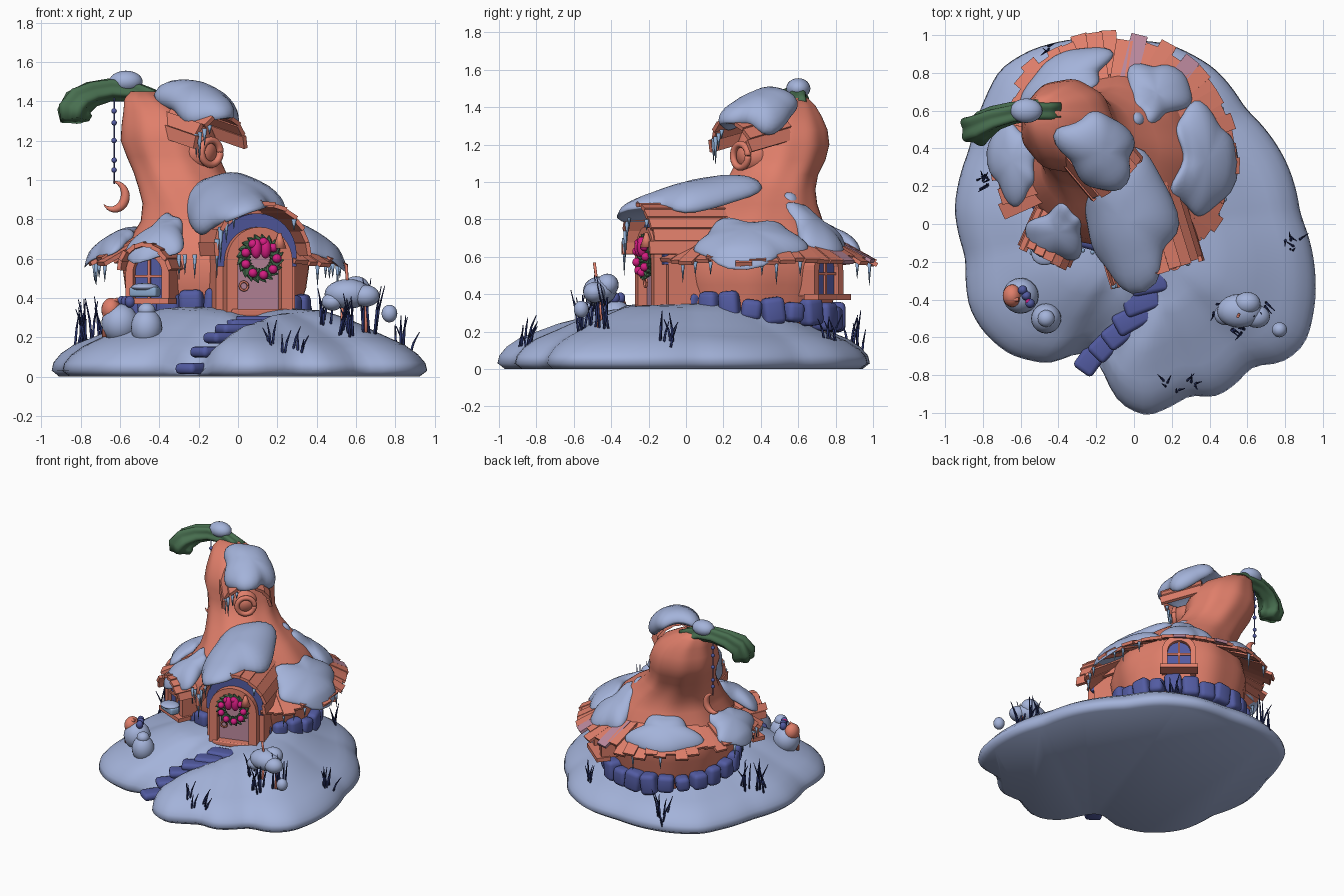
import bpy, bmesh, math, random
from math import sin, cos, pi, radians
from mathutils import Matrix, Vector

if "Cube" in bpy.data.objects:
    bpy.data.objects.remove(bpy.data.objects["Cube"])
random.seed(4)

def material(name, r, g, b):
    m = bpy.data.materials.new(name)
    m.diffuse_color = (r, g, b, 1)
    m.use_nodes = True
    m.node_tree.nodes["Principled BSDF"].inputs["Base Color"].default_value = m.diffuse_color
    return m
SNOW = material("snow", .37, .45, .70)
ICE = material("ice_blue", .26, .40, .62)
ORANGE = material("pumpkin_orange", .74, .21, .145)
STONE = material("stone_blue", .085, .105, .36)
NAVY = material("twig_navy", .02, .03, .13)
GREEN = material("stem_green", .065, .16, .08)
BERRY = material("berry_magenta", .66, .012, .22)
MAUVE = material("door_mauve", .50, .25, .34)

# ---- helpers
def finish(name, bm, mat, smooth=True, bevel=0):
    bmesh.ops.recalc_face_normals(bm, faces=bm.faces[:])
    me = bpy.data.meshes.new(name)
    bm.to_mesh(me); bm.free()
    me.materials.append(mat)
    ob = bpy.data.objects.new(name, me)
    bpy.context.collection.objects.link(ob)
    if bevel:
        mod = ob.modifiers.new("round", 'BEVEL')
        mod.width, mod.segments = bevel, 3
    for p in me.polygons:
        p.use_smooth = smooth
    return ob

def lerp(x, table):
    for (a, p), (b, q) in zip(table, table[1:]):
        if x <= b:
            return p + (q - p) * max(0, (x - a) / (b - a))
    return table[-1][1]

def facing(x, y, z, deg):  # local axes: sideways, up, outward
    a = radians(deg)
    t, u, n = (-sin(a), cos(a), 0), (0, 0, 1), (cos(a), sin(a), 0)
    return Matrix.Translation((x, y, z)) @ Matrix((t, u, n)).transposed().to_4x4()

def box(bm, M, sx, sy, sz):
    bmesh.ops.create_cube(bm, size=1, matrix=M @ Matrix.Diagonal((sx, sy, sz, 1)))

def ball(bm, p, r):
    r = r if isinstance(r, tuple) else (r, r, r)
    bmesh.ops.create_uvsphere(bm, u_segments=20, v_segments=12, radius=1,
                              matrix=Matrix.Translation(p) @ Matrix.Diagonal((*r, 1)))

def spike(bm, p, q, r1, r2=.001, n=7):
    p, q = Vector(p), Vector(q)
    d = q - p
    M = Matrix.Translation((p + q) / 2) @ d.to_track_quat('Z', 'Y').to_matrix().to_4x4()
    bmesh.ops.create_cone(bm, cap_ends=True, segments=n, radius1=r1, radius2=r2, depth=d.length, matrix=M)

def loft(bm, rings):
    vs = [[bm.verts.new(p) for p in ring] for ring in rings]
    n = len(vs[0])
    for A, B in zip(vs, vs[1:]):
        for i in range(n):
            bm.faces.new((A[i], A[(i + 1) % n], B[(i + 1) % n], B[i]))
    bm.faces.new(vs[0]); bm.faces.new(vs[-1])

def tube(bm, pts, radii, n=16, lobes=0):
    pts, rings = [Vector(p) for p in pts], []
    for i, p in enumerate(pts):
        d = (pts[min(i + 1, len(pts) - 1)] - pts[max(i - 1, 0)]).normalized()
        s = d.cross(Vector((0, 1, .1))).normalized()
        w = d.cross(s)
        rings.append([p + radii[i] * (1 + lobes * cos(10 * pi * k / n)) * (s * cos(2 * pi * k / n) + w * sin(2 * pi * k / n)) for k in range(n)])
    loft(bm, rings)

def prism(name, pts, w0, w1, M, mat):
    bm = bmesh.new()
    loft(bm, [[M @ Vector((u, v, w)) for u, v in pts] for w in (w0, w1)])
    return finish(name, bm, mat, False)

def arch(width, z0, z1, n=16):
    h = width / 2
    return [(h, z0)] + [(h * cos(pi * k / n), z1 - h + h * sin(pi * k / n)) for k in range(n + 1)] + [(-h, z0)]

def arch_frame(name, width, z0, z1, t, w0, w1, M, mat):
    prism(name, arch(width, z0, z1) + arch(width - 2 * t, z0, z1 - t)[::-1], w0, w1, M, mat)

def barrel(name, M, r, w0, w1, count, a0, a1):  # arched plank roof
    bm, step = bmesh.new(), radians(a1 - a0) / count
    for k in range(count):
        a, j = radians(a0) + (k + .5) * step, random.uniform(-.02, .02)
        T = M @ Matrix.Translation((r * cos(a), r * sin(a), (w0 + w1) / 2 + j)) @ Matrix.Rotation(a + .12, 4, 'Z')
        box(bm, T, .022, r * step * 1.02, w1 - w0)
    finish(name, bm, ORANGE, False)

def drape(name, f):  # soft snow patch: a unit sphere bent over a surface
    bm = bmesh.new()
    bmesh.ops.create_uvsphere(bm, u_segments=40, v_segments=20, radius=1)
    for v in bm.verts:
        x, y, z = v.co
        a = math.atan2(y, x)
        k = 1 + .11 * sin(3 * a + len(name)) + .09 * sin(5 * a)
        v.co = f(k * math.copysign(abs(x) ** .85, x), k * math.copysign(abs(y) ** .85, y), z if z > 0 else z * .3)
    finish(name, bm, SNOW)

# ---- snowy ground with a trench for the path
edge = [(-.95, .08), (-.89, -.18), (-.87, -.45), (-.79, -.58), (-.66, -.69), (-.44, -.74), (-.31, -.68), (-.21, -.70),
        (-.14, -.82), (-.1, -.93), (.06, -1.02), (.19, -.97), (.30, -.9), (.43, -.92), (.56, -.83), (.62, -.75), (.80, -.73),
        (.91, -.63), (.96, -.4), (.95, -.18), (.88, .05), (.81, .32), (.59, .61), (.43, .82), (.19, .95), (-.07, .97),
        (-.31, .98), (-.55, .92), (-.71, .82), (-.79, .66), (-.87, .40)]
polar = sorted((math.atan2(y, x), math.hypot(x, y)) for x, y in edge)
polar = [(polar[-1][0] - 2 * pi, polar[-1][1])] + polar + [(polar[0][0] + 2 * pi, polar[0][1])]
def edge_r(a):
    return sum(lerp((a + d + pi) % (2 * pi) - pi, polar) for d in (-.04, 0, .04)) / 3
slope = [(0, .36), (.3, .35), (.45, .33), (.6, .275), (.75, .21), (.88, .16), (.95, .115), (.99, .07), (1, .03)]
steps = [(.08, -.31, .28), (.04, -.41, .24), (-.01, -.50, .20), (-.07, -.57, .15), (-.14, -.63, .10), (-.22, -.70, .04)]
def ground_z(x, y):
    t = math.hypot(x, y) / edge_r(math.atan2(y, x))
    d = min(math.hypot(x - p[0], y - p[1]) for p in steps)
    z = lerp(t, slope) * (1 + .05 * sin(6 * x + 1) * sin(5 * y))
    return max(.02, z - .07 * math.exp(-(d / .09) ** 2))
bm, N, rings = bmesh.new(), 128, []
angs = [2 * pi * k / N - pi for k in range(N)]
rings.append([(.96 * edge_r(a) * cos(a), .96 * edge_r(a) * sin(a), 0) for a in angs])
for t in (1, .99, .97, .95, .91, .88, .82, .75, .68, .6, .52, .45, .35, .2, .05):
    rings.append([(t * edge_r(a) * cos(a), t * edge_r(a) * sin(a), ground_z(t * edge_r(a) * cos(a), t * edge_r(a) * sin(a))) for a in angs])
loft(bm, rings)
finish("snow_ground", bm, SNOW)

# ---- stepping stones and foundation stones
CX, CY = -.12, .35
bm = bmesh.new()
for i, (x, y, z) in enumerate(steps):
    box(bm, Matrix.Translation((x, y, max(z, ground_z(x, y) + .01))) @ Matrix.Rotation(.2 + .15 * i, 4, 'Z'), .2, .12, .055)
finish("path_stones", bm, STONE, True, .024)
bm = bmesh.new()
for k in range(24):
    a = 2 * pi * k / 24
    box(bm, facing(CX + .45 * cos(a), CY + .45 * sin(a), .325 - .045 * sin(a) + random.uniform(-.015, .015), math.degrees(a)) @ Matrix.Rotation(random.uniform(-.15, .15), 4, 'Z'),
        random.uniform(.095, .13), random.uniform(.1, .16), random.uniform(.09, .12))
finish("foundation_stones", bm, STONE, True, .03)

# ---- gourd body
secs = [(.2, -.12, .35, .40), (.32, -.12, .35, .42), (.45, -.12, .35, .46), (.56, -.12, .35, .475), (.68, -.12, .35, .45),
        (.79, -.13, .36, .37), (.88, -.18, .39, .31), (.96, -.25, .43, .26), (1.04, -.30, .47, .235), (1.12, -.335, .51, .235),
        (1.2, -.355, .52, .245), (1.28, -.37, .53, .225), (1.35, -.40, .54, .185), (1.41, -.45, .56, .13), (1.45, -.48, .58, .07)]
bm = bmesh.new()
loft(bm, [[(x + r * (1 + .015 * cos(9 * 2 * pi * k / 72)) * cos(2 * pi * k / 72), y + r * (1 + .015 * cos(9 * 2 * pi * k / 72)) * sin(2 * pi * k / 72), z)
           for k in range(72)] for z, x, y, r in secs])
finish("gourd_body", bm, ORANGE)

# ---- stem with snow cap, hanging chain and crescent
bm = bmesh.new()
tube(bm, [(-.41, .60, 1.39), (-.47, .60, 1.42), (-.55, .60, 1.455), (-.65, .585, 1.46), (-.74, .56, 1.44), (-.81, .52, 1.40), (-.835, .50, 1.35), (-.835, .49, 1.30)],
     [.06, .055, .052, .055, .062, .075, .085, .07], 40, .13)
finish("stem", bm, GREEN)
bm = bmesh.new(); ball(bm, (-.57, .6, 1.50), (.085, .065, .055)); finish("stem_snow", bm, SNOW)
bm = bmesh.new()
spike(bm, (-.63, .57, 1.42), (-.63, .57, .98), .004, .004)
for z in (1.35, 1.29, 1.20, 1.10, 1.05):
    ball(bm, (-.63, .57, z), .014)
finish("chain_beads", bm, STONE)
bm = bmesh.new()
arc = [radians(-140 + 230 * k / 18) for k in range(19)]
tube(bm, [(-.635 + .062 * cos(a), .57, .92 + .07 * sin(a)) for a in arc], [.002 + .022 * sin(pi * k / 18) for k in range(19)])
finish("crescent_ornament", bm, ORANGE)

# ---- skirt roof of radial planks
def roof_z(s):
    return lerp(s, [(.2, .87), (.32, .80), (.42, .70), (.64, .575), (.68, .51)])
bm, panels = bmesh.new(), bmesh.new()
for k in range(42):
    deg = -45 + 279 * k / 41
    a = radians(deg)
    out = random.uniform(.64, .70) - (.03 if deg > 140 else 0)
    if deg > 213:
        continue
    M = facing(CX + .5 * cos(a), CY + .5 * sin(a), .655 + random.uniform(-.01, .01), deg) @ Matrix.Rotation(radians(28), 4, 'X')
    box(panels if k in (14, 18) else bm, M @ Matrix.Translation((0, 0, out - .65)) @ Matrix.Rotation(random.uniform(-.06, .06), 4, 'Y'), .088, .022, .3)
finish("skirt_roof_planks", bm, ORANGE, False)
finish("painted_roof_planks", panels, MAUVE, False)

def roof_snow(name, a0, a1, s0, s1, thick):
    def f(x, y, z):
        a = radians((a0 + a1) / 2 + (a1 - a0) / 2 * x)
        s = (s0 + s1) / 2 + (s1 - s0) / 2 * y
        return (CX + s * cos(a), CY + s * sin(a), roof_z(s) + .015 + thick * z)
    drape(name, f)
roof_snow("roof_snow_right", -36, 32, .35, .65, .08)
roof_snow("roof_snow_back_right", 34, 76, .26, .58, .085)
roof_snow("roof_snow_back_left", 92, 146, .38, .62, .08)
roof_snow("roof_snow_left", 160, 204, .40, .65, .07)
roof_snow("roof_snow_front_left", 218, 250, .34, .64, .09)

# ---- entrance porch
D = facing(.09, -.155, 0, -73)
prism("porch_wall", arch(.42, .28, .83), -.3, 0, D, ORANGE)
arch_frame("porch_stone_arch", .42, .56, .83, .07, 0, .025, D, STONE)
arch_frame("door_frame", .35, .31, .76, .06, 0, .07, D, ORANGE)
prism("door_panel", arch(.24, .31, .71), 0, .02, D, MAUVE)
bm = bmesh.new(); box(bm, D @ Matrix.Translation((0, .325, .03)), .3, .035, .1); finish("door_sill", bm, ORANGE, False, .008)
barrel("porch_roof", D @ Matrix.Translation((0, .635, 0)), .245, -.34, .11, 12, -5, 185)
def porch_snow(x, y, z):
    a, w = radians(108 + 60 * x), -.24 + .36 * y
    r = .255 + .09 * z
    return D @ Vector((r * cos(a) * (1 + .1 * y), .635 + r * sin(a) + .17 * max(0, -w) - .03 * max(0, y) ** 2, w))
drape("porch_snow", porch_snow)
bm = bmesh.new()
for k in range(20):  # wreath leaves
    a = 2 * pi * k / 20
    for s in (.05, .125):
        spike(bm, D @ Vector((.085 * cos(a), .6 + .085 * sin(a), .06)), D @ Vector((s * cos(a + .25), .6 + s * sin(a + .25), .08)), .03, .002, 5)
finish("wreath_leaves", bm, GREEN, False)
bm = bmesh.new()
for k in range(9):
    a = 2 * pi * k / 9
    ball(bm, D @ Vector((.085 * cos(a), .6 + .085 * sin(a), .09)), .023)
for u in (-.025, .025):
    ball(bm, D @ Vector((u, .65, .09)), (.028, .028, .05))
finish("wreath_berries", bm, BERRY)
bm = bmesh.new()
spike(bm, D @ Vector((.1, .65, .09)), D @ Vector((.1, .73, .09)), .035, .008, 14)
tube(bm, [D @ Vector((-.075 + .022 * cos(a), .46 + .022 * sin(a), .04)) for a in [2 * pi * k / 14 for k in range(15)]], [.006] * 15, 6)
finish("bell_and_door_ring", bm, ORANGE)

# ---- dormer with round window
W = facing(-.17, .33, 1.14, -50)
bm = bmesh.new()
spike(bm, W @ Vector((0, 0, -.17)), W @ Vector((0, 0, .04)), .11, .07, 24)
tube(bm, [W @ Vector((.062 * cos(a), .062 * sin(a), .05)) for a in [2 * pi * k / 28 for k in range(29)]], [.018] * 29, 10)
finish("round_window_frame", bm, ORANGE)
B = W @ Matrix.Rotation(.22, 4, 'X') @ Matrix.Translation((0, .045, 0))
barrel("dormer_roof", B, .165, -.2, .095, 8, 0, 180)
def dormer_snow(x, y, z):
    a, r, w = radians(88 + 60 * x), .17 + .1 * z, -.11 + .22 * y
    return B @ Vector((r * cos(a) + .02, r * sin(a) + .12 * max(0, -w), w))
drape("dormer_snow", dormer_snow)
bm = bmesh.new(); ball(bm, (.0, .55, .89), (.055, .05, .055)); finish("shoulder_snow", bm, SNOW)

# ---- arched wall windows
for name, deg, r in (("front_window", 234, .56), ("back_window", 50, .51)):
    a = radians(deg)
    M = facing(CX + r * cos(a), CY + r * sin(a), 0, deg + (12 if deg > 90 else 0))
    prism(name + "_pane", arch(.16, .40, .62), -.16, .0, M, STONE)
    arch_frame(name + "_frame", .24, .39, .65, .04, -.16, .03, M, ORANGE)
    bm = bmesh.new()
    box(bm, M @ Matrix.Translation((0, .5, .005)), .014, .22, .014)
    box(bm, M @ Matrix.Translation((0, .51, .005)), .16, .014, .014)
    box(bm, M @ Matrix.Translation((0, .385, .02)), .27, .03, .1)
    finish(name + "_bars", bm, ORANGE, False)
    if deg == 234:
        barrel("front_window_roof", M @ Matrix.Translation((0, .53, 0)), .14, -.16, .08, 8, 5, 175)
        bm = bmesh.new(); box(bm, M @ Matrix.Translation((0, .43, .06)), .15, .05, .07); finish("flower_box", bm, ICE, True, .012)
        bm = bmesh.new(); ball(bm, M @ Vector((0, .455, .06)), (.07, .06, .02)); finish("flower_box_snow", bm, SNOW)

# ---- icicles
bm = bmesh.new()
for deg in (-35, -28, -20, 5, 12, 24, 100, 118, 172, 180, 190, 196, 204):
    a = radians(deg)
    s = .64 if deg < 140 else .61
    p = (CX + s * cos(a), CY + s * sin(a), .575)
    spike(bm, p, (p[0], p[1], .56 - random.uniform(.05, .12)), .012)
for x, y in ((-.34, -.12), (-.30, -.13), (-.27, -.14), (-.22, -.15)):
    spike(bm, (x, y, .62), (x, y, random.uniform(.48, .54)), .012)
for u, z, l in ((-.24, .70, .2), (-.22, .76, .18), (-.19, .8, .12), (-.15, .84, .09), (.17, .8, .06)):
    p = D @ Vector((u, z, .11)); spike(bm, p, p - Vector((0, 0, l)), .014)
for u, l in ((-.15, .12), (-.13, .15), (-.10, .09), (-.07, .05)):
    p = B @ Vector((u, .16 - abs(u) * .6, .09)); spike(bm, p, p - Vector((0, 0, l)), .013)
finish("icicles", bm, ICE)

# ---- snowy jars at front left, snowy mushrooms at front right
bm = bmesh.new()
for p, r in (((-.6, -.38, .27), (.095, .095, .1)), ((-.465, -.50, .25), (.08, .08, .095)), ((-.465, -.50, .335), (.045, .045, .04)),
             ((.56, -.46, .42), (.12, .09, .075)), ((.65, -.49, .41), (.07, .06, .055)), ((.48, -.48, .38), (.055, .055, .045)),
             ((.6, -.42, .45), (.07, .06, .06)), ((.77, -.56, .32), (.04, .04, .045))):
    ball(bm, p, r)
finish("snowy_jars_and_caps", bm, SNOW)
bm = bmesh.new()
ball(bm, (-.645, -.38, .34), (.05, .06, .06))
tube(bm, [(-.68, -.40, .2), (-.675, -.40, .32), (-.65, -.40, .38), (-.61, -.4, .39)], [.012] * 4, 8)
for x, y in ((.53, -.46), (.65, -.47)):
    spike(bm, (x, y, .2), (x, y + .02, .40), .01, .008)
spike(bm, (.56, -.47, .42), (.55, -.49, .57), .008, .008)
finish("jar_handle_and_stalks", bm, ORANGE)
bm = bmesh.new()
for x, y in ((-.57, -.38), (-.55, -.42), (-.59, -.35)):
    ball(bm, (x, y, .38), (.025, .025, .03))
finish("jar_flower", bm, STONE)
bm = bmesh.new(); ball(bm, (-.56, -.41, .39), .015); finish("jar_berry", bm, BERRY)

# ---- dry grass tufts
bm = bmesh.new()
for x, y, n, h in ((-.8, .22, 9, .24), (-.72, .3, 5, .24), (-.42, .9, 7, .22), (.2, -.87, 5, .14), (.29, -.86, 4, .14), (.84, -.1, 7, .19),
                   (.55, -.54, 9, .24), (.66, -.45, 8, .30), (.46, -.45, 5, .2), (.3, .78, 5, .16)):
    for k in range(n):
        px, py = x + random.uniform(-.04, .04), y + random.uniform(-.04, .04)
        z, t = ground_z(px, py) - .02, random.uniform(.6, 1) * h
        m = (px + random.uniform(-.02, .02), py + random.uniform(-.02, .02), z + t * .55)
        spike(bm, (px, py, z), m, .007, .006, 5)
        spike(bm, m, (2.6 * m[0] - 1.6 * px, 2.6 * m[1] - 1.6 * py, z + t), .006, .002, 5)
finish("dry_grass", bm, NAVY)
